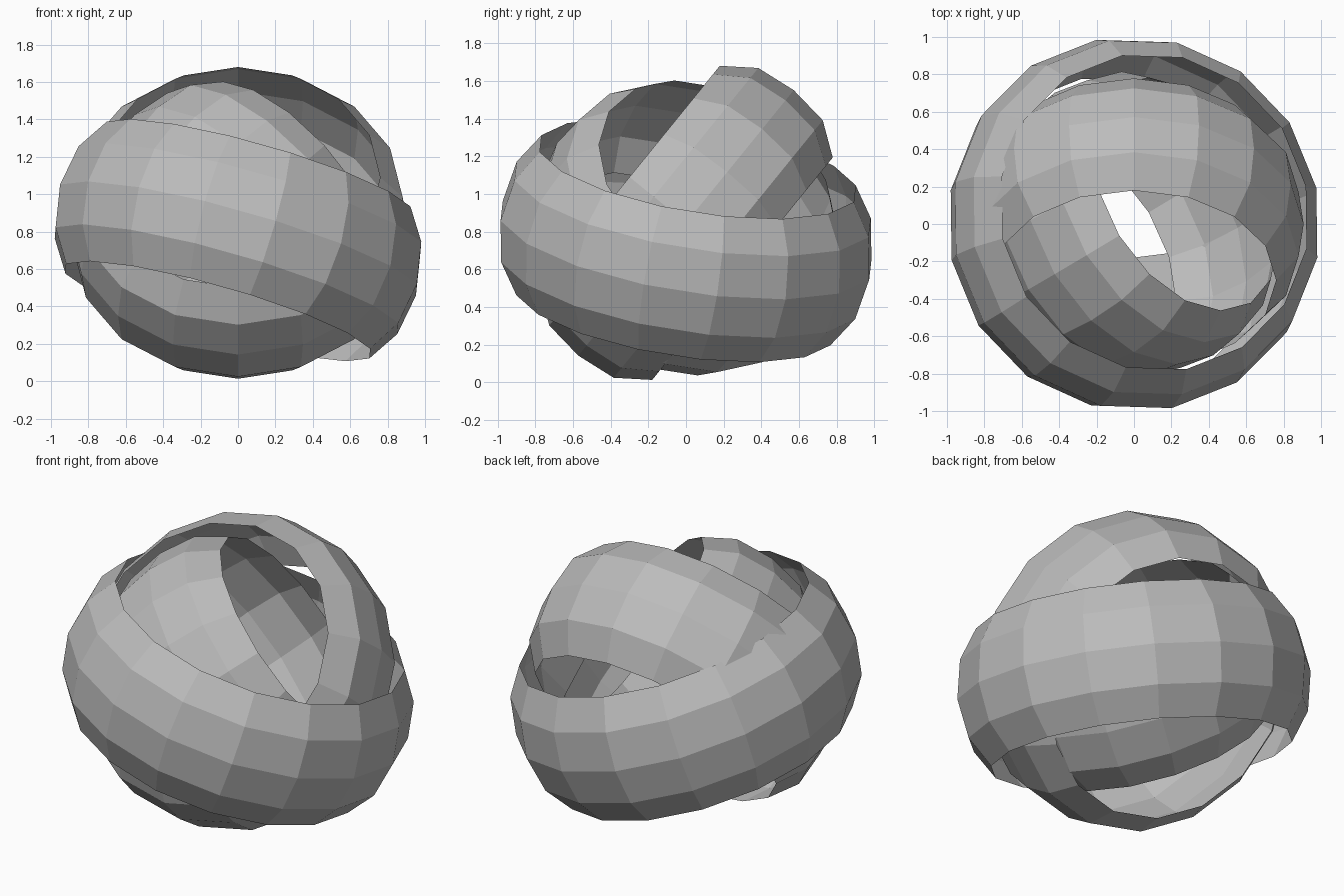
import bpy, math
from mathutils import Vector

if "Cube" in bpy.data.objects:
    bpy.data.objects.remove(bpy.data.objects["Cube"])

grey = bpy.data.materials.new("neutral grey")
grey.diffuse_color = (0.5, 0.5, 0.5, 1)
grey.use_nodes = True
grey.node_tree.nodes["Principled BSDF"].inputs["Base Color"].default_value = grey.diffuse_color
SIDES = 16


def band(name, centre, axis, profile, phase):
    """Open bulging band: (height, radius) profile swept round a tilted axis."""
    n = Vector(axis).normalized()
    u = (Vector((1, 0, 0)) - n * n.x).normalized()
    v = n.cross(u)
    verts, faces = [], []
    for h, r in profile:
        for i in range(SIDES):
            a = math.radians(phase) + math.tau * i / SIDES
            verts.append(Vector(centre) + n * h + (u * math.cos(a) + v * math.sin(a)) * r)
    for j in range(len(profile) - 1):
        for i in range(SIDES):
            k = (i + 1) % SIDES
            faces.append((j * SIDES + i, j * SIDES + k, (j + 1) * SIDES + k, (j + 1) * SIDES + i))
    me = bpy.data.meshes.new(name)
    me.from_pydata(verts, [], faces)
    me.materials.append(grey)
    ob = bpy.data.objects.new(name, me)
    bpy.context.collection.objects.link(ob)


def bulge(h, rim, shoulder, radius):
    # symmetric curved cross-section, from lower rim to upper rim
    return [(-h, rim), (-h * 0.57, shoulder), (0, radius), (h * 0.57, shoulder), (h, rim)]


# outer, middle and inner nested bands
band("outer_band", (0, 0, 0.755), (0.27, 0.155, 0.95), bulge(0.40, 0.86, 0.97, 1.01), 12)
band("middle_band", (0, 0, 0.847), (0, -0.776, 0.63), bulge(0.386, 0.76, 0.88, 0.907), 0)
band("inner_band", (0, 0, 0.82), (0.68, 0.40, 0.61), bulge(0.40, 0.68, 0.79, 0.82), 0)
